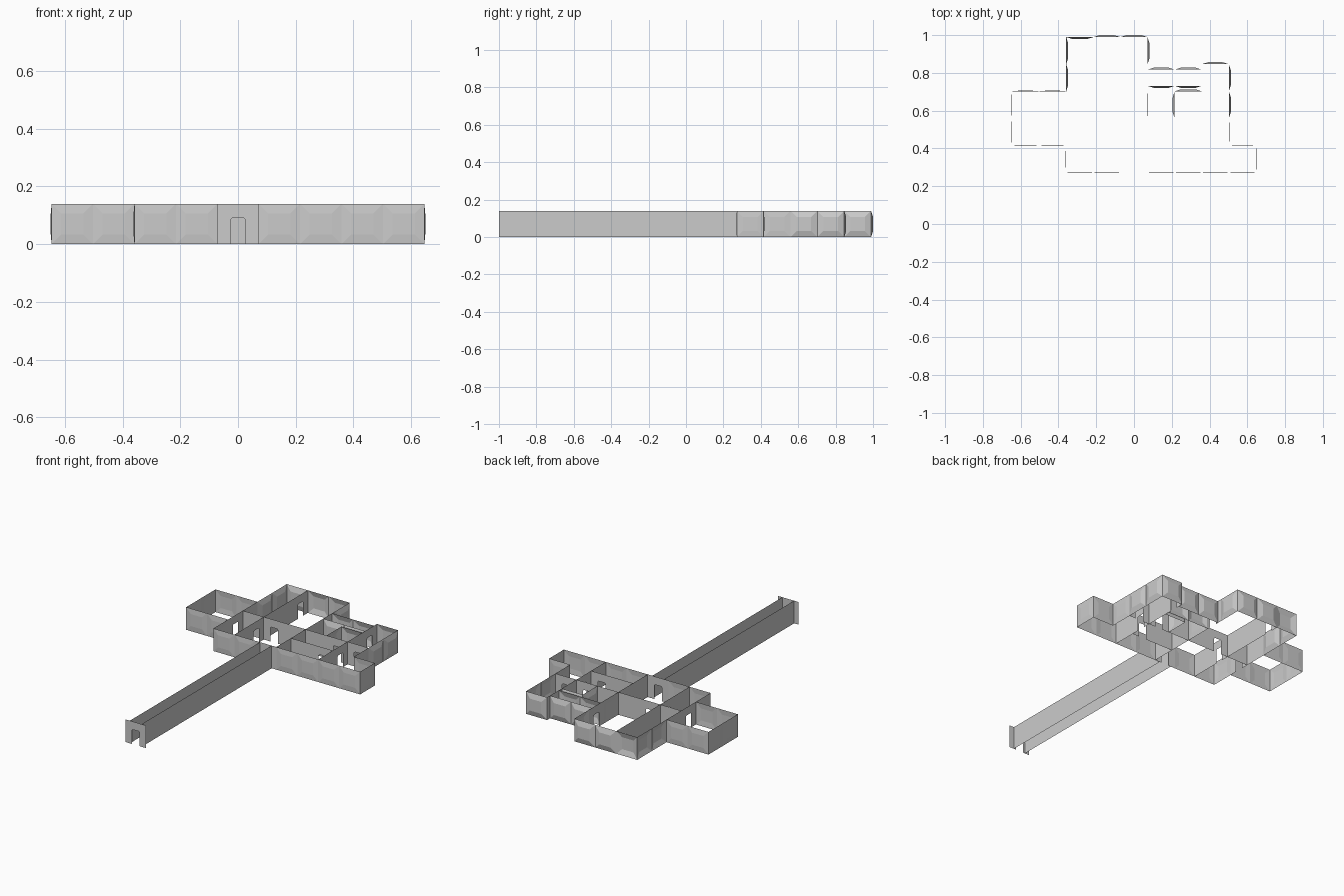
import bpy
import bmesh
from mathutils import Vector

if "Cube" in bpy.data.objects:
    bpy.data.objects.remove(bpy.data.objects["Cube"], do_unlink=True)

TILE, Y0, HEIGHT = 0.1435, 0.272, 0.14
INSET = 0.033
LOW, DEEP = 0.003, 0.0105
END = (-1 - Y0) / TILE

stone = bpy.data.materials.new("grey_stone")
stone.use_nodes = True
grey = (0.6, 0.6, 0.6, 1)
stone.diffuse_color = grey
stone.node_tree.nodes["Principled BSDF"].inputs["Base Color"].default_value = grey


def panel(bm, a, b, bulge, door):
    """One wall tile from a to b: plain, with a doorway, or with a raised centre."""
    along = (b - a).normalized()
    out = Vector((along.y, -along.x, 0))
    length = (b - a).length

    def vert(u, z, d=0):
        return bm.verts.new(a + along * u + out * d + Vector((0, 0, z)))

    corners = [(0, 0), (length, 0), (length, HEIGHT), (0, HEIGHT)]
    if door:
        mid, half, top, cut = length / 2, 0.026, 0.09, 0.006
        left = [(mid - half, 0), (mid - half, top - cut), (mid - half + cut, top)]
        right = [(2 * mid - u, z) for u, z in reversed(left)]
        outline = corners[:1] + left + right + corners[1:]
        bm.faces.new([vert(u, z) for u, z in outline])
    elif bulge:
        outer = [vert(u, z) for u, z in corners]
        inner = [vert(INSET if u == 0 else u - INSET,
                      INSET if z == 0 else z - INSET, bulge) for u, z in corners]
        bm.faces.new(inner)
        for i in range(4):
            k = (i + 1) % 4
            bm.faces.new([outer[i], outer[k], inner[k], inner[i]])
    else:
        bm.faces.new([vert(u, z) for u, z in corners])


def build(name, walls):
    """Each wall: start, end (in tiles), bulge depth, and tile numbers with doors."""
    bm = bmesh.new()
    for start, end, bulge, doors in walls:
        a, b = (Vector((x * TILE, Y0 + y * TILE, 0)) for x, y in (start, end))
        count = max(1, round((b - a).length / TILE))
        for i in range(count):
            panel(bm, a.lerp(b, i / count), a.lerp(b, (i + 1) / count), bulge, i in doors)
    bmesh.ops.remove_doubles(bm, verts=bm.verts, dist=0.0005)
    mesh = bpy.data.meshes.new(name)
    bm.to_mesh(mesh)
    bm.free()
    mesh.materials.append(stone)
    bpy.context.collection.objects.link(bpy.data.objects.new(name, mesh))


# Long entrance passage with its outer gate
build("entrance_passage", [
    ((-.5, END), (.5, END), 0, [0]),
    ((.28, END), (.28, 0), 0, []),
    ((-.28, 0), (-.28, END), 0, []),
])

# Central hall, split by a cross wall
build("central_hall", [
    ((-1.5, 0), (.5, 0), LOW, [1]),
    ((.5, 0), (.5, 2), 0, []),
    ((.5, 2), (.5, 3), LOW, []),
    ((.5, 3), (.5, 5), DEEP, [0]),
    ((.5, 5), (-1.5, 5), DEEP, []),
    ((-1.5, 5), (-1.5, 0), 0, [0, 3]),
    ((-1.5, 2), (.5, 2), 0, [0]),
])

# Narrow gallery on the -x side; its rear panels swell inward
build("side_gallery", [
    ((-2.5, 3), (-2.5, 5), DEEP, []),
    ((-2.5, 5), (-1.5, 5), DEEP, []),
    ((-2.5, 3), (-2.5, 1), 0, [1]),
    ((-2.5, 1), (-2.5, 0), LOW, []),
    ((-2.5, 2), (-1.5, 2), 0, []),
    ((-2.5, 0), (-1.5, 0), LOW, []),
])

# Square room beyond the gallery
build("square_room", [
    ((-2.5, 3), (-4.5, 3), LOW, []),
    ((-4.5, 3), (-4.5, 1), LOW, []),
    ((-4.5, 1), (-2.5, 1), LOW, []),
])

# Rooms on the +x side
build("front_rooms", [
    ((.5, 0), (4.5, 0), LOW, []),
    ((4.5, 0), (4.5, 1), LOW, []),
    ((4.5, 1), (3.5, 1), LOW, []),
    ((3.5, 1), (3.5, 2), LOW, []),
    ((2.5, 2), (2.5, 0), 0, [0]),
    ((.5, 1), (2.5, 1), 0, [1]),
    ((.5, 2), (3.5, 2), 0, [1, 2]),
])
build("rear_room", [
    ((3.5, 2), (3.5, 4), DEEP, []),
    ((3.5, 4), (2.5, 4), DEEP, []),
    ((2.5, 4), (2.5, 2), 0, [0]),
])
build("closet", [
    ((2.5, 3), (1.5, 3), DEEP, []),
    ((1.5, 3), (1.5, 2), DEEP, []),
])

# Passage joining the hall and the rear room
build("linking_passage", [
    ((2.5, 3.8), (.5, 3.8), DEEP, []),
    ((.5, 3.2), (2.5, 3.2), DEEP, []),
])
